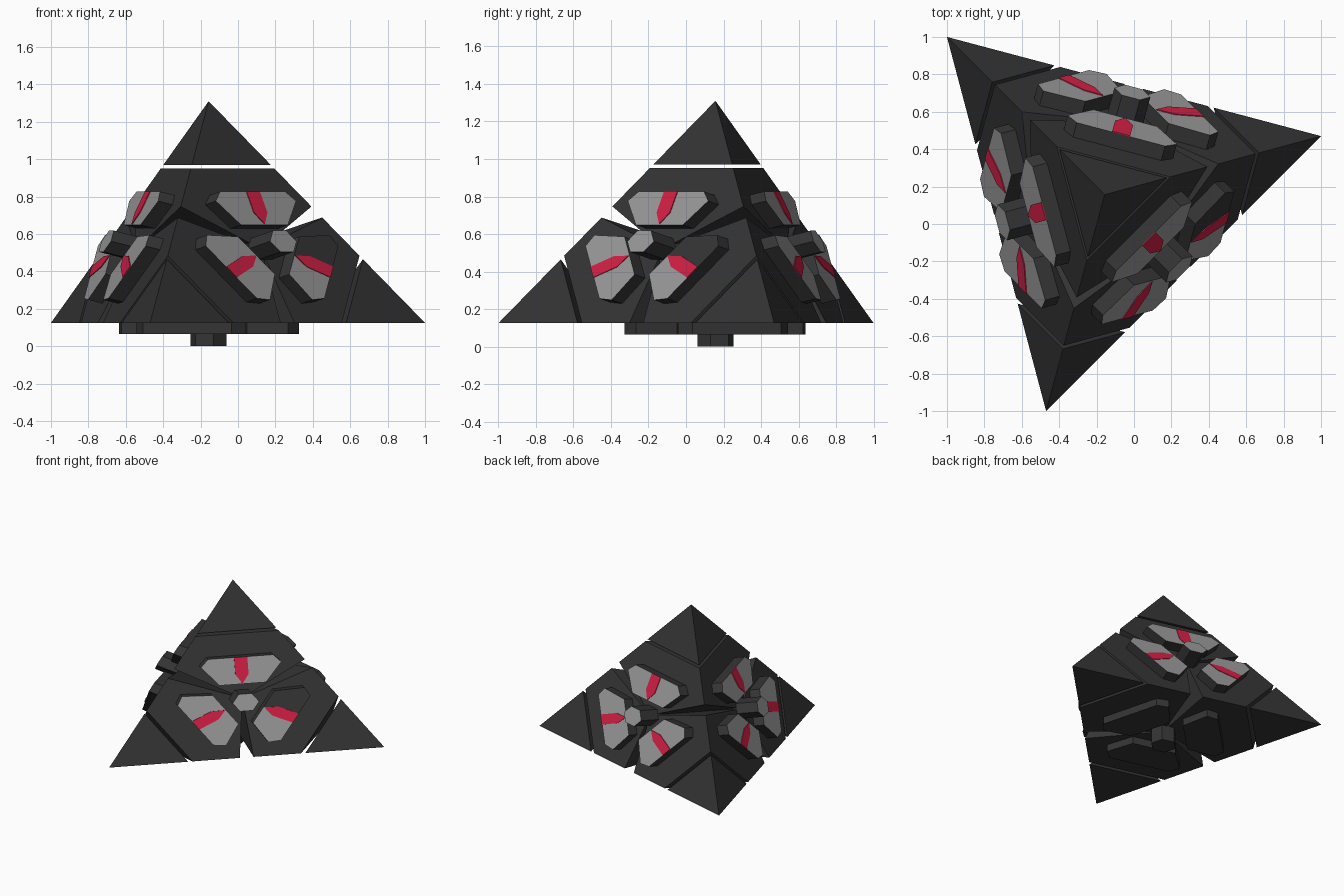
import bpy, bmesh
from mathutils import Vector, Matrix

if "Cube" in bpy.data.objects:
    bpy.data.objects.remove(bpy.data.objects["Cube"])

# Corners of the flattened tetrahedron: top, back left, right, front
V = [Vector((-0.157, 0.157, 1.31)), Vector((-1, 1, 0.125)),
     Vector((1, 0.47, 0.125)), Vector((-0.47, -1, 0.125))]


def material(name, rgb):
    m = bpy.data.materials.new(name)
    m.diffuse_color = (*rgb, 1)
    m.use_nodes = True
    m.node_tree.nodes["Principled BSDF"].inputs["Base Color"].default_value = m.diffuse_color
    return m


MATS = [material("charcoal", (0.035, 0.035, 0.035)),
        material("light grey", (0.32, 0.32, 0.32)),
        material("crimson", (0.65, 0.014, 0.06))]
DARK, GREY, RED = 0, 1, 2


def finish(bm, name):
    bmesh.ops.recalc_face_normals(bm, faces=bm.faces)
    me = bpy.data.meshes.new(name)
    bm.to_mesh(me)
    bm.free()
    for m in MATS:
        me.materials.append(m)
    bpy.context.collection.objects.link(bpy.data.objects.new(name, me))


# Solids are cut in corner-weight space, then mapped to the real shape
cols = [V[k] - V[3] for k in range(3)]
TO_WORLD = Matrix.Translation(V[3]) @ Matrix(
    [[c[r] for c in cols] for r in range(3)]).to_4x4()


def cut_solid(name, cuts):
    """Keep the part of the tetrahedron where dot(w, weights) + c >= 0."""
    bm = bmesh.new()
    vs = [bm.verts.new(p) for p in ((1, 0, 0), (0, 1, 0), (0, 0, 1), (0, 0, 0))]
    for k in range(4):
        bm.faces.new([vs[j] for j in range(4) if j != k])
    bmesh.ops.recalc_face_normals(bm, faces=bm.faces)
    for w, c in cuts:
        n = Vector((w[0] - w[3], w[1] - w[3], w[2] - w[3]))
        co = n * (-(c + w[3]) / n.length_squared)
        res = bmesh.ops.bisect_plane(
            bm, geom=bm.verts[:] + bm.edges[:] + bm.faces[:], dist=1e-6,
            plane_co=co, plane_no=n, clear_inner=True)
        edges = [g for g in res["geom_cut"] if isinstance(g, bmesh.types.BMEdge)]
        bmesh.ops.contextual_create(bm, geom=edges)
    bm.transform(TO_WORLD)
    finish(bm, name)


def unit(i, s=1.0):
    return [s if k == i else 0.0 for k in range(4)]


# Corner tips and the four body blocks with wedge gaps between them
for i in range(4):
    cut_solid(f"tip_{i}", [(unit(i), -0.713)])
    cuts = [(unit(i, -1), 0.697)]
    for j in range(4):
        if j != i:
            w = [0.0] * 4
            w[i], w[j] = 0.85, -1.15
            cuts.append((w, 0.10))
    cut_solid(f"body_block_{i}", cuts)


def point(weights, opp, h):
    """Point on the face opposite corner opp, raised outward by h."""
    p = V[opp] * -h
    for k, b in weights.items():
        p = p + V[k] * (b + h / 3)
    return p


def prism(bm, outlines, opp, h0, h1, caps, side):
    """Extrude outlines from h0 to h1, one cap colour per outline."""
    for outline, cap in zip(outlines, caps):
        lo = [bm.verts.new(point(w, opp, h0)) for w in outline]
        hi = [bm.verts.new(point(w, opp, h1)) for w in outline]
        bm.faces.new(lo).material_index = side
        bm.faces.new(hi).material_index = cap
        n = len(lo)
        for k in range(n):
            f = bm.faces.new((lo[k], lo[(k + 1) % n], hi[(k + 1) % n], hi[k]))
            f.material_index = side


PLATE = [(0.576, 0), (0.576, 0.118), (0.533, 0.146), (0.425, 0.085), (0.425, 0)]
STRIPE = [(0.576, -0.024), (0.576, 0.024), (0.48, 0.024), (0.428, 0), (0.48, -0.024)]

for opp in range(4):
    corners = [k for k in range(4) if k != opp]
    under = opp == 0
    for i in corners:
        j, k = [c for c in corners if c != i]

        def spot(b, d):
            return {i: b, j: (1 - b) / 2 + d, k: (1 - b) / 2 - d}

        # Raised plate in two halves; one plate is only half painted
        halves = [[spot(b, s * d) for b, d in PLATE] for s in (1, -1)]
        half_painted = opp == 1 and i == 2
        caps = [DARK if under or half_painted else GREY, DARK if under else GREY]
        bm = bmesh.new()
        prism(bm, halves, opp, -0.01, 0.05, caps, DARK)
        finish(bm, f"plate_{opp}_{i}")
        # Pointed stripe on the plate
        if not under:
            bm = bmesh.new()
            prism(bm, [[spot(b, d) for b, d in STRIPE]], opp, 0.049, 0.053, [RED], RED)
            finish(bm, f"stripe_{opp}_{i}")
    # Hexagonal hub in the middle of the face
    a, b, c = corners
    t = 0.048
    ring = [(t, -t, 0), (t, 0, -t), (0, t, -t), (-t, t, 0), (-t, 0, t), (0, -t, t)]
    hexagon = [{a: 1 / 3 + p, b: 1 / 3 + q, c: 1 / 3 + r} for p, q, r in ring]
    bm = bmesh.new()
    prism(bm, [hexagon], opp, -0.03, 0.105, [DARK if under else GREY], DARK)
    finish(bm, f"hub_{opp}")
